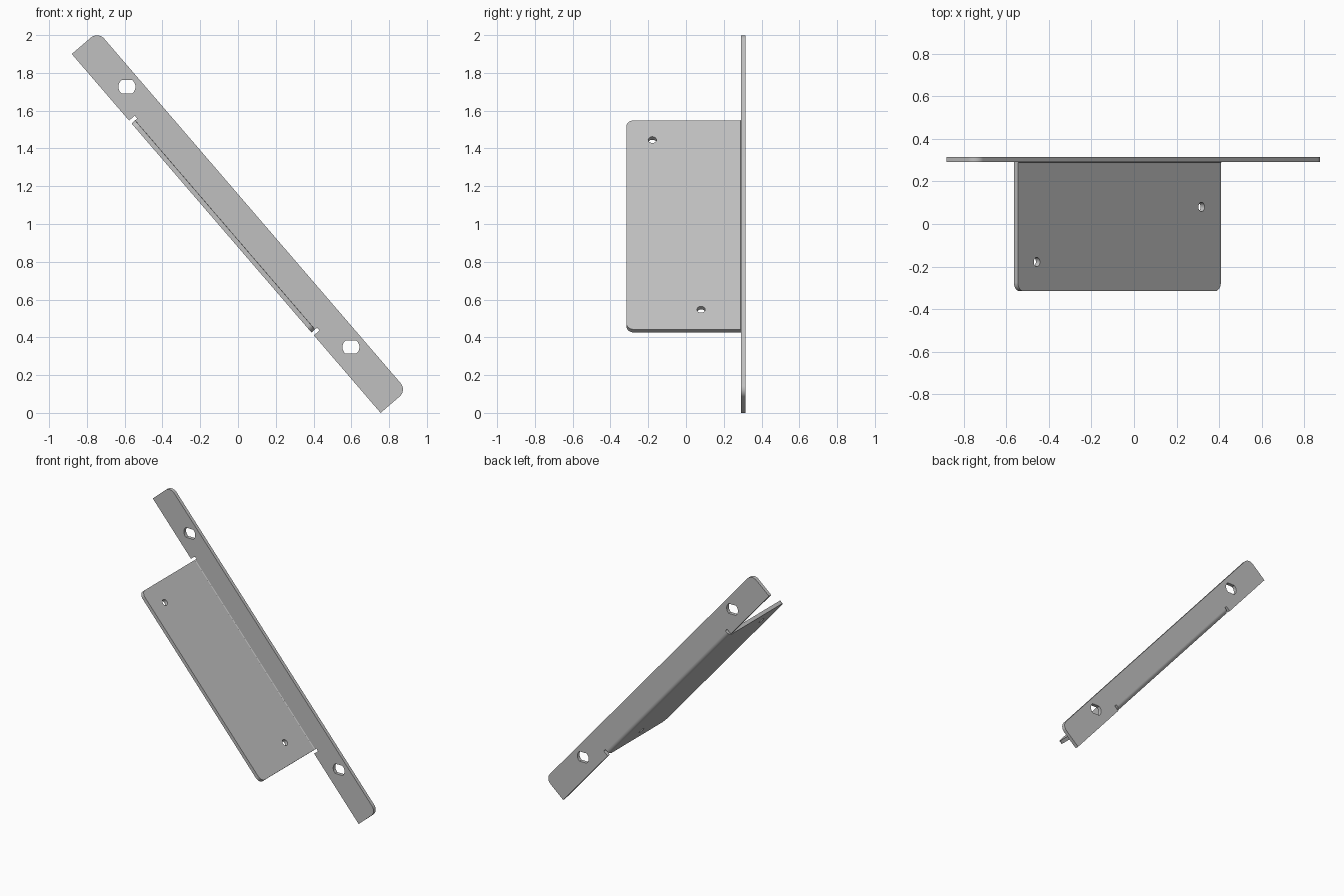
import bpy
import bmesh
from math import cos, sin, pi, radians, asin
from mathutils import Matrix, Vector

cube = bpy.data.objects.get("Cube")
if cube:
    bpy.data.objects.remove(cube, do_unlink=True)

# Sheet metal colour
steel = bpy.data.materials.new("light grey steel")
steel.use_nodes = True
GREY = (0.53, 0.53, 0.53, 1)
steel.diffuse_color = GREY
steel.node_tree.nodes["Principled BSDF"].inputs["Base Color"].default_value = GREY

# Bracket frame: along the strip, across the strip, and its lower left corner
CORNER = Vector((-0.88, 0, 1.9))
ALONG = (Vector((0.755, 0, 0)) - CORNER).normalized()
ACROSS = Vector((-ALONG.z, 0, ALONG.x))
BACK = Vector((0, 1, 0))
LENGTH = (Vector((0.755, 0, 0)) - CORNER).length
WIDTH, THICK, FRONT_Y = 0.183, 0.025, 0.29
START, END = 0.485, 1.945      # span of the folded flange
SLIT, SLIT_DEPTH = 0.02, 0.04  # relief slits beside the fold
INNER_R = 0.005
OUTER_R = INNER_R + THICK


def arc(x, y, r, a0, a1, n=10):
    angles = [radians(a0 + (a1 - a0) * i / n) for i in range(n + 1)]
    return [(x + r * cos(a), y + r * sin(a)) for a in angles]


def flat_sided_hole(x, y, r, half_height, tilt):
    """Circle cut by two parallel flats, turned by tilt."""
    a = asin(half_height / r) * 180 / pi
    pts = arc(0, 0, r, -a, a) + arc(0, 0, r, 180 - a, 180 + a)
    turn = Matrix.Rotation(tilt, 2)
    return [tuple(turn @ Vector(p) + Vector((x, y))) for p in pts]


def sheet(name, loops, depth, x_axis, y_axis, origin):
    """Fill an outline with holes, give it depth, and place it in space."""
    curve = bpy.data.curves.new(name, "CURVE")
    curve.dimensions = "2D"
    curve.fill_mode = "BOTH"
    curve.extrude = depth / 2
    for loop in loops:
        spline = curve.splines.new("POLY")
        spline.points.add(len(loop) - 1)
        for point, (x, y) in zip(spline.points, loop):
            point.co = (x, y, 0, 1)
        spline.use_cyclic_u = True
    helper = bpy.data.objects.new(name + " outline", curve)
    bpy.context.collection.objects.link(helper)
    graph = bpy.context.evaluated_depsgraph_get()
    mesh = bpy.data.meshes.new_from_object(helper.evaluated_get(graph))
    bpy.data.objects.remove(helper, do_unlink=True)

    place = Matrix((x_axis, y_axis, x_axis.cross(y_axis))).transposed().to_4x4()
    place.translation = origin
    bm = bmesh.new()
    bm.from_mesh(mesh)
    bmesh.ops.remove_doubles(bm, verts=bm.verts, dist=0.0001)
    bm.transform(place)
    bmesh.ops.recalc_face_normals(bm, faces=bm.faces)
    bm.to_mesh(mesh)
    bm.free()
    mesh.name = name
    mesh.materials.clear()
    mesh.materials.append(steel)
    obj = bpy.data.objects.new(name, mesh)
    bpy.context.collection.objects.link(obj)
    bpy.ops.object.select_all(action="DESELECT")
    obj.select_set(True)
    bpy.context.view_layer.objects.active = obj
    bpy.ops.object.shade_smooth_by_angle(angle=radians(30))
    return obj


# Long mounting strip with two rounded corners, relief slits and slotted holes
R = 0.05
strip = [(0, 0), (START - SLIT, 0), (START - SLIT, SLIT_DEPTH), (START, SLIT_DEPTH),
         (START, OUTER_R), (END, OUTER_R),
         (END, SLIT_DEPTH), (END + SLIT, SLIT_DEPTH), (END + SLIT, 0), (LENGTH, 0)]
strip += arc(LENGTH - R, WIDTH - R, R, 0, 90) + arc(R, WIDTH - R, R, 90, 180)
tilt = Vector((ALONG.x, ALONG.z)).angle_signed(Vector((1, 0))) * -1
tilt = abs(tilt)
strip_holes = [flat_sided_hole(s, 0.108, 0.045, 0.035, tilt) for s in (0.322, 2.14)]
sheet("mounting_strip", [strip] + strip_holes, THICK, ALONG, ACROSS,
      CORNER + BACK * (FRONT_Y + THICK / 2))

# Flange standing out toward the front, with two small round holes
R = 0.04
NEAR, FAR = INNER_R, FRONT_Y + 0.315
flange = [(START, NEAR), (END, NEAR)]
flange += arc(END - R, FAR - R, R, 0, 90) + arc(START + R, FAR - R, R, 90, 180)
flange_holes = [arc(s, FRONT_Y - y, 0.022, 0, 345, 23)
                for s, y in ((0.621, -0.178), (1.806, 0.08))]
sheet("flange", [flange] + flange_holes, THICK, ALONG, -BACK,
      CORNER + ACROSS * THICK / 2 + BACK * FRONT_Y)

# Rounded fold joining the flange to the strip
fold = arc(0, 0, OUTER_R, 90, 180) + arc(0, 0, INNER_R, 180, 90)
sheet("fold", [fold], END - START, ACROSS, BACK,
      CORNER + ALONG * (START + END) / 2 + ACROSS * OUTER_R
      + BACK * (FRONT_Y - INNER_R))
